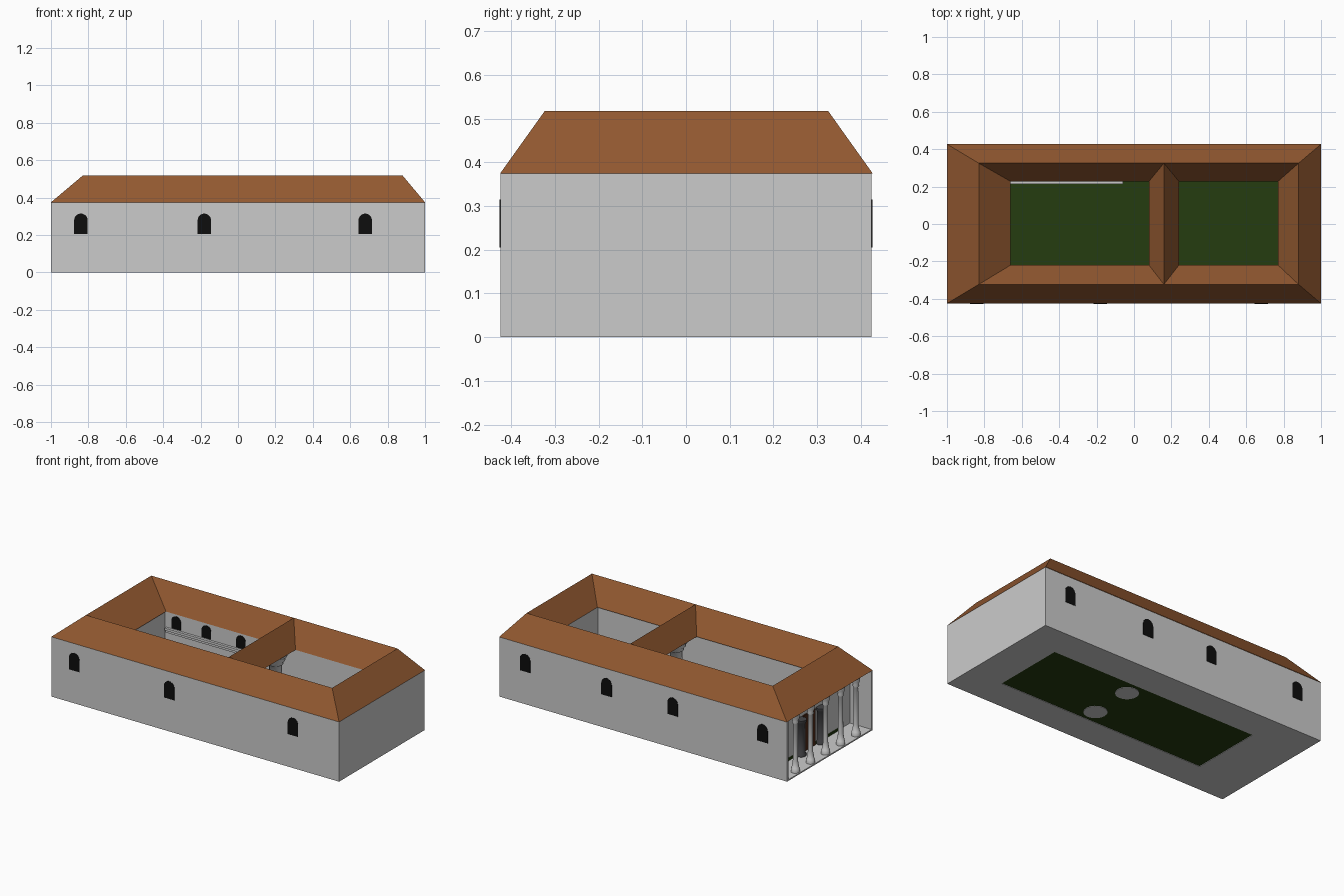
import bpy, bmesh, math

if "Cube" in bpy.data.objects:
    bpy.data.objects.remove(bpy.data.objects["Cube"])

def mat(name, c):
    m = bpy.data.materials.new(name)
    m.diffuse_color = (*c, 1)
    m.use_nodes = True
    m.node_tree.nodes["Principled BSDF"].inputs["Base Color"].default_value = m.diffuse_color
    return m

TILE = mat("terracotta", (0.29, 0.10, 0.03))
GRASS = mat("grass", (0.018, 0.045, 0.005))
BLACK = mat("dark_opening", (0.004, 0.004, 0.004))
WOOD = mat("wood", (0.07, 0.02, 0.008))
SLATE = mat("slate", (0.06, 0.06, 0.065))

def finish(name, bm, material=None):
    bmesh.ops.recalc_face_normals(bm, faces=bm.faces)
    me = bpy.data.meshes.new(name)
    bm.to_mesh(me)
    bm.free()
    ob = bpy.data.objects.new(name, me)
    bpy.context.collection.objects.link(ob)
    if material:
        me.materials.append(material)
    return ob

def box(name, x0, x1, y0, y1, z0, z1, material=None):
    bm = bmesh.new()
    bmesh.ops.create_cube(bm, size=1)
    for v in bm.verts:
        v.co = ((x0 + x1) / 2 + v.co.x * (x1 - x0),
                (y0 + y1) / 2 + v.co.y * (y1 - y0),
                (z0 + z1) / 2 + v.co.z * (z1 - z0))
    return finish(name, bm, material)

def lathe(name, x, y, profile, n=16, material=None):
    bm = bmesh.new()
    rings = [[bm.verts.new((x + r * math.cos(2 * math.pi * i / n),
                            y + r * math.sin(2 * math.pi * i / n), z))
              for i in range(n)] for r, z in profile]
    for a, b in zip(rings, rings[1:]):
        for i in range(n):
            j = (i + 1) % n
            bm.faces.new((a[i], a[j], b[j], b[i]))
    bm.faces.new(rings[0])
    bm.faces.new(rings[-1])
    for f in bm.faces:
        f.smooth = len(f.verts) == 4
    for e in bm.edges:
        if len(e.link_faces) == 2 and e.calc_face_angle(0) > 0.6:
            e.smooth = False
    return finish(name, bm, material)

def arch(name, x, y0, y1, z0, w, h):
    # arched panel in the xz plane, given thickness along y
    r = w / 2
    pts = [(-r, z0), (r, z0)] + [(r * math.cos(math.pi * i / 10),
            z0 + h - r + r * math.sin(math.pi * i / 10)) for i in range(11)]
    bm = bmesh.new()
    a = [bm.verts.new((x + px, y0, z)) for px, z in pts]
    b = [bm.verts.new((x + px, y1, z)) for px, z in pts]
    bm.faces.new(a)
    bm.faces.new(b)
    for i in range(len(pts)):
        j = (i + 1) % len(pts)
        bm.faces.new((a[i], a[j], b[j], b[i]))
    bmesh.ops.remove_doubles(bm, verts=bm.verts, dist=1e-5)
    return finish(name, bm, BLACK)

# Roof: sloped bands joining rectangles (x0, x1, y0, y1)
def corners(r, z):
    return [(r[0], r[2], z), (r[1], r[2], z), (r[1], r[3], z), (r[0], r[3], z)]

EAVE, RIDGE, H = 0.375, 0.518, 0.37
bands = [((-1, 1, -.425, .427), (-.83, .88, -.323, .325)),
         ((-.66, .08, -.22, .228), (-.83, .16, -.323, .325)),
         ((.24, .77, -.22, .228), (.16, .88, -.323, .325))]
bm = bmesh.new()
for low, high in bands:
    a = [bm.verts.new(c) for c in corners(low, EAVE)]
    b = [bm.verts.new(c) for c in corners(high, RIDGE)]
    for i in range(4):
        j = (i + 1) % 4
        bm.faces.new((a[i], a[j], b[j], b[i]))
bmesh.ops.remove_doubles(bm, verts=bm.verts, dist=1e-4)
finish("tile_roof", bm, TILE)

# Floor ring and lawn
box("floor_left", -1, -.67, -.425, .425, 0, .008)
box("floor_right", .77, 1, -.425, .425, 0, .008)
box("floor_front", -.67, .77, -.425, -.23, 0, .008)
box("floor_back", -.67, .77, .23, .425, 0, .008)
box("lawn", -.67, .77, -.23, .23, .003, .006, GRASS)

# Outer walls, with the left end left open as a porch
T = .012
box("front_wall", -1, 1, -.425, -.425 + T, 0, EAVE)
box("back_wall", -1, 1, .425 - T, .425, 0, EAVE)
box("right_wall", 1 - T, 1, -.425, .425, 0, EAVE)

# Courtyard walls
box("court_front_wall", -.67, .78, -.24, -.228, 0, EAVE)
box("court_back_wall", -.67, .78, .23, .242, 0, EAVE)
box("court_left_wall", -.68, -.668, -.24, .24, 0, EAVE)
box("court_right_wall", .772, .784, -.24, .24, 0, EAVE)

# Outside windows
for x in (-.84, -.18, .68):
    arch("front_window", x, -.427, -.42, .205, .072, .11)
for x in (-.83, -.205, .254, .82):
    arch("back_window", x, .42, .427, .205, .072, .11)

# Courtyard windows above a stepped ledge
for x in (-.59, -.38, -.14):
    arch("court_window", x, .227, .235, .282, .065, .08)
box("court_ledge", -.66, -.06, .214, .235, .262, .277)
box("court_ledge_lower_step", -.66, -.06, .221, .235, .247, .262)

# Two large courtyard columns under the cross roof
big = [(.067, 0), (.067, .02), (.055, .03), (.042, .045), (.036, .18), (.036, .30),
       (.045, .305), (.045, .32), (.056, .33), (.056, .345), (.068, .355), (.068, EAVE)]
for y in (-.137, .137):
    lathe("court_column", .165, y, big, 24)

# Porch: rear wall, planting strip, door, pilasters and slim columns
box("porch_rear_wall", -.85, -.838, -.413, .413, 0, EAVE)
box("porch_plant_strip", -.856, -.85, -.30, .30, .008, .022, GRASS)
box("porch_door", -.858, -.85, -.06, .06, .008, .235, WOOD)
for y in (-.1, .1):
    lathe("door_column", -.87, y, [(.03, .008), (.03, .02), (.024, .03), (.024, .21),
                                   (.032, .22), (.032, .235)], 16, SLATE)
slim = [(.026, .008), (.026, .03), (.022, .035), (.015, .08), (.014, .31),
        (.02, .32), (.016, .33), (.025, .35), (.025, EAVE)]
for i in range(5):
    lathe("porch_column", -.97, -.3 + .15 * i, slim)
